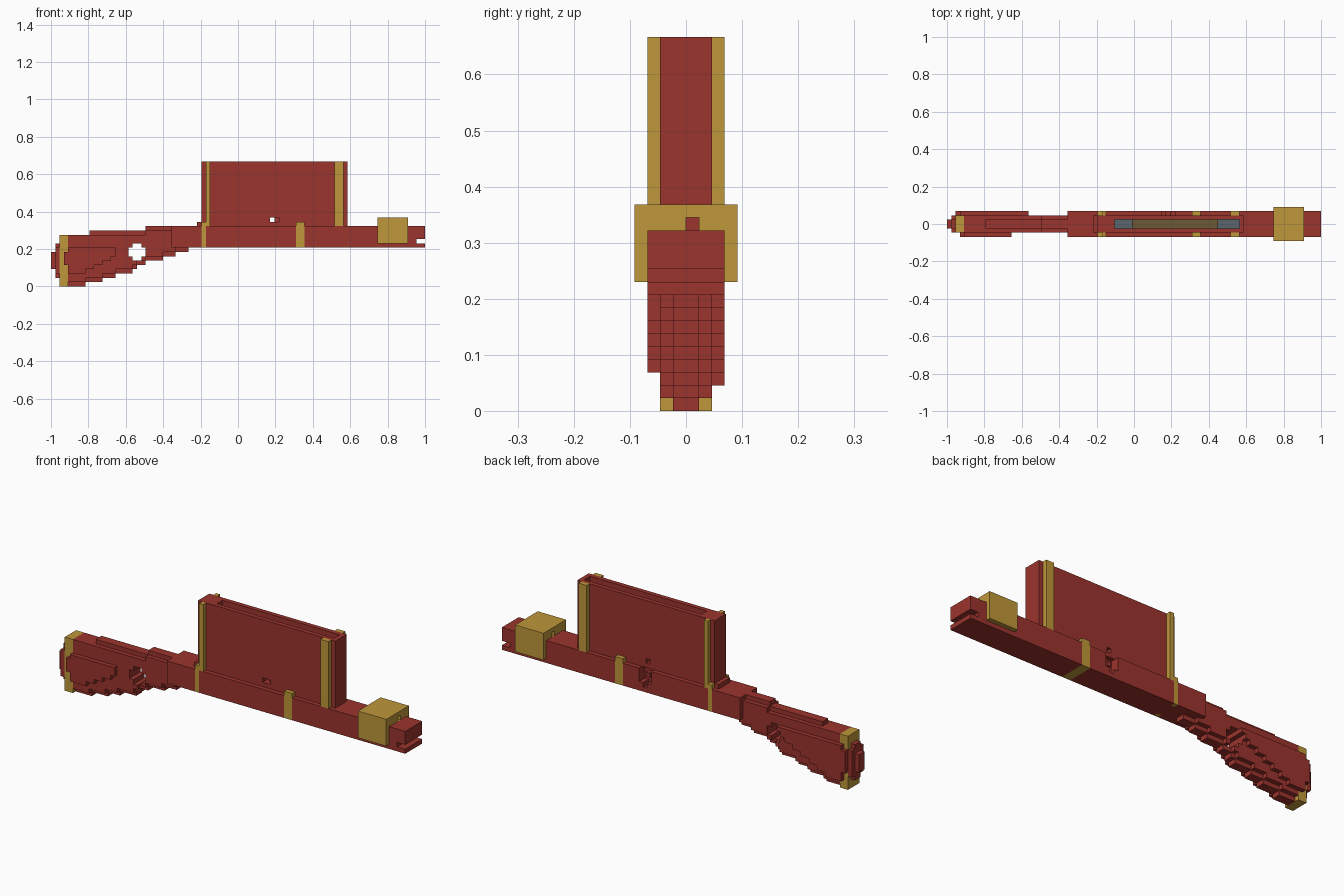
import bpy
import bmesh
from mathutils import Vector

cube = bpy.data.objects.get("Cube")
if cube:
    bpy.data.objects.remove(cube, do_unlink=True)

LENGTH = 87                # blocks along the longest side
V = 2 / LENGTH             # block size
cells = {}                 # block position -> part name


def fill(part, x, y, z):
    """Fill a range of blocks with a part; None carves them away."""
    for i in range(*x):
        for j in range(*y):
            for k in range(*z):
                if part:
                    cells[i, j, k] = part
                else:
                    cells.pop((i, j, k), None)


def both_sides(part, x, z, inner=2, outer=3):
    fill(part, x, (inner, outer), z)
    fill(part, x, (-outer, -inner), z)


def half(w):
    return (-w, w)


# Stock: stepped columns with chamfered lower and upper edges
floors = [(4, 0), (8, 1), (12, 2), (15, 3), (19, 4), (20, 5), (22, 6), (26, 7), (29, 8), (32, 9)]
for i in range(4, 35):
    low = [f for start, f in floors if i >= start][-1]
    top = 12 if i < 9 else 13 if i < 22 else 14
    fill("stock", (i, i + 1), half(1), (low, top))
    fill("stock", (i, i + 1), half(2), (low + 1, 12 if i < 22 else 13))

# Raised cheek panels, longer on the left side
for i in range(4, 15):
    fill("stock", (i, i + 1), (-3, -2), (3 + max(0, i - 6) // 2, 9))
for i in range(3, 19):
    fill("stock", (i, i + 1), (2, 3), (2 + max(0, i - 5) // 2, 10))

# Butt band and rounded butt end
fill("butt_band", (2, 4), half(2), (0, 12))
fill("stock", (3, 4), (-3, -2), (5, 8))
fill("stock", (2, 4), (2, 3), (4, 9))
fill("butt_end", (1, 2), half(1), (2, 10))
fill("butt_end", (1, 2), half(2), (3, 9))
fill("butt_end", (0, 1), half(1), (4, 8))

# Grip hole through the stock
fill(None, (18, 22), half(3), (7, 9))
fill(None, (19, 21), half(3), (6, 10))

# Barrel with slotted muzzle and a recess on the left side
fill("barrel", (28, LENGTH), half(3), (9, 14))
fill("barrel", (34, 35), half(2), (14, 15))
fill(None, (85, LENGTH), half(3), (10, 11))
fill(None, (50, 53), (1, 3), (11, 14))
fill(None, (51, 52), (1, 3), (10, 11))
fill("barrel", (51, 52), (1, 2), (12, 13))

# Magazine: tall box with a deep slot in the top
fill("magazine", (35, 69), half(2), (14, 29))
fill(None, (39, 68), half(1), (20, 29))
fill("slot_floor", (39, 68), half(1), (19, 20))
fill("slot_insert", (43, 63), half(1), (20, 21))
fill(None, (51, 52), half(2), (15, 16))
fill(None, (52, 53), (-2, -1), (15, 16))

# Magazine straps
both_sides("magazine_strap", (36, 37), (14, 29))
both_sides("magazine_strap", (66, 68), (14, 29))

# Barrel bands
both_sides("rear_band", (35, 36), (9, 15))
fill("front_band", (57, 59), half(3), (9, 14))
both_sides("front_band", (57, 59), (14, 15))

# Muzzle block with sight hole
fill("muzzle_block", (76, 83), half(4), (10, 16))
fill(None, (76, 83), (0, 1), (14, 15))

colours = {
    "red": (0.33, 0.034, 0.027),
    "gold": (0.52, 0.31, 0.042),
    "slate": (0.10, 0.13, 0.15),
    "brown": (0.15, 0.10, 0.035),
}
materials = {}
for name, rgb in colours.items():
    mat = bpy.data.materials.new(name)
    mat.use_nodes = True
    mat.diffuse_color = (*rgb, 1)
    mat.node_tree.nodes["Principled BSDF"].inputs["Base Color"].default_value = (*rgb, 1)
    materials[name] = mat

part_colour = {"slot_floor": "slate", "slot_insert": "brown"}
for gold_part in ("butt_band", "magazine_strap", "rear_band", "front_band", "muzzle_block"):
    part_colour[gold_part] = "gold"


def build(part):
    """Make a mesh from the exposed block faces of one part."""
    bm = bmesh.new()
    for cell in [c for c, p in cells.items() if p == part]:
        for axis in range(3):
            for sign in (-1, 1):
                n = Vector((0, 0, 0))
                n[axis] = sign
                near = tuple(int(c + d) for c, d in zip(cell, n))
                if near in cells:
                    continue
                u = Vector((0, 0, 0))
                u[(axis + 1) % 3] = 1
                w = n.cross(u)
                mid = Vector(cell) + Vector((0.5, 0.5, 0.5)) + n / 2
                quad = [mid + (a * u + b * w) / 2 for a, b in ((-1, -1), (1, -1), (1, 1), (-1, 1))]
                bm.faces.new([bm.verts.new(Vector((p.x - LENGTH / 2, p.y, p.z)) * V) for p in quad])
    bmesh.ops.remove_doubles(bm, verts=bm.verts, dist=V / 100)
    bmesh.ops.dissolve_limit(bm, angle_limit=0.01, verts=bm.verts, edges=bm.edges)
    mesh = bpy.data.meshes.new(part)
    bm.to_mesh(mesh)
    bm.free()
    mesh.materials.append(materials[part_colour.get(part, "red")])
    bpy.context.collection.objects.link(bpy.data.objects.new(part, mesh))


for part in sorted(set(cells.values())):
    build(part)
